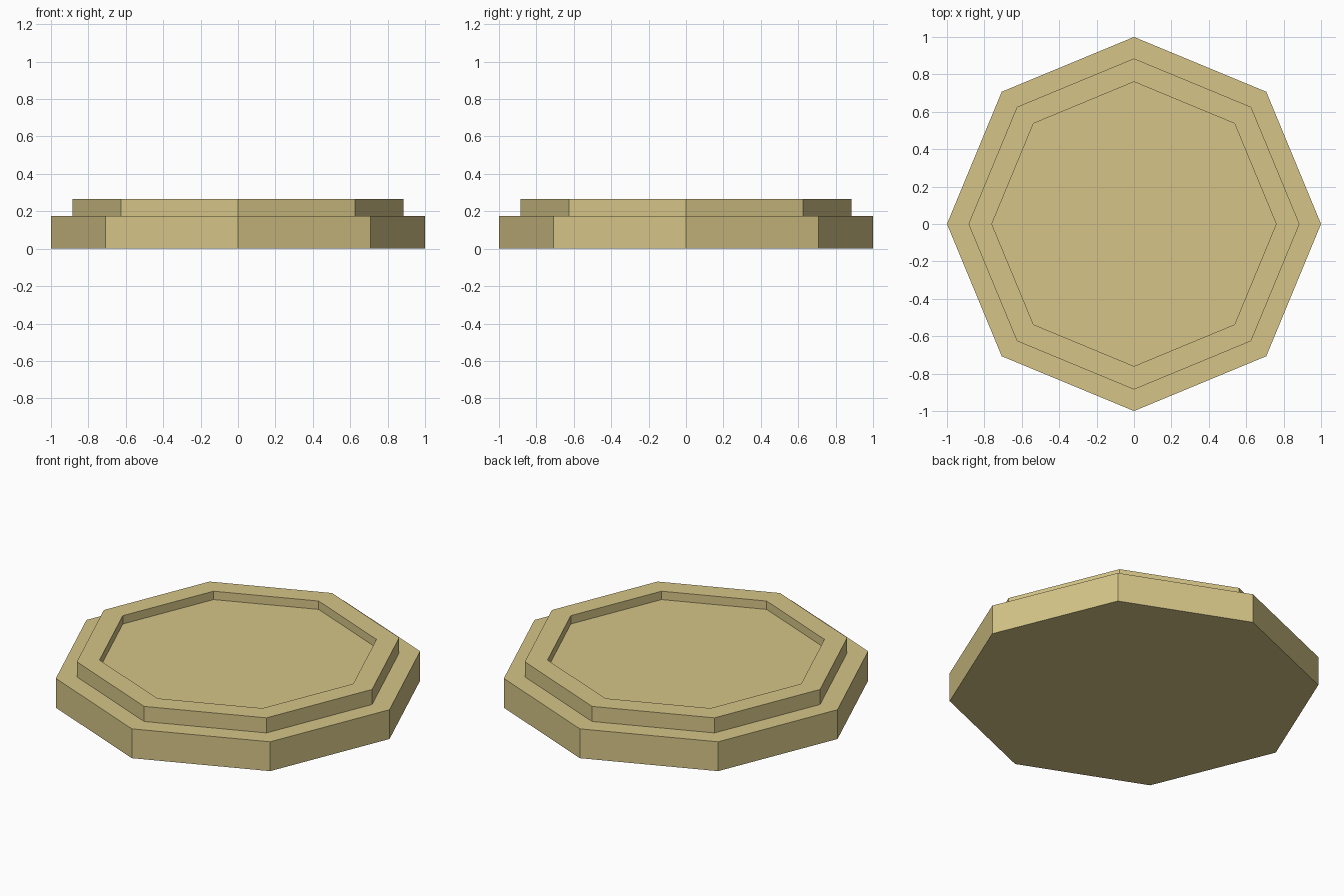
import bpy
import bmesh
from math import cos, sin, tau

cube = bpy.data.objects.get("Cube")
if cube:
    bpy.data.objects.remove(cube, do_unlink=True)

SIDES = 8

# Single sandy stone colour
stone = bpy.data.materials.new("sand_stone")
stone.use_nodes = True
colour = (0.67, 0.56, 0.245, 1)
stone.diffuse_color = colour
stone.node_tree.nodes["Principled BSDF"].inputs["Base Color"].default_value = colour


def stepped_prism(name, profile):
    """Sweep (radius, height) steps round an octagon and cap both ends."""
    bm = bmesh.new()
    rings = [[bm.verts.new((r * cos(tau * i / SIDES), r * sin(tau * i / SIDES), z))
              for i in range(SIDES)] for r, z in profile]
    for low, high in zip(rings, rings[1:]):
        for i in range(SIDES):
            j = (i + 1) % SIDES
            bm.faces.new((low[i], low[j], high[j], high[i]))
    bm.faces.new(rings[0][::-1])
    bm.faces.new(rings[-1])
    bmesh.ops.recalc_face_normals(bm, faces=bm.faces)
    mesh = bpy.data.meshes.new(name)
    bm.to_mesh(mesh)
    bm.free()
    mesh.materials.append(stone)
    obj = bpy.data.objects.new(name, mesh)
    bpy.context.collection.objects.link(obj)
    return obj


# Wide base, narrower raised rim, then the sunken floor inside it
stepped_prism("octagonal_plinth", [
    (1.0, 0.0), (1.0, 0.175),
    (0.885, 0.175), (0.885, 0.265),
    (0.76, 0.265), (0.76, 0.215),
])
